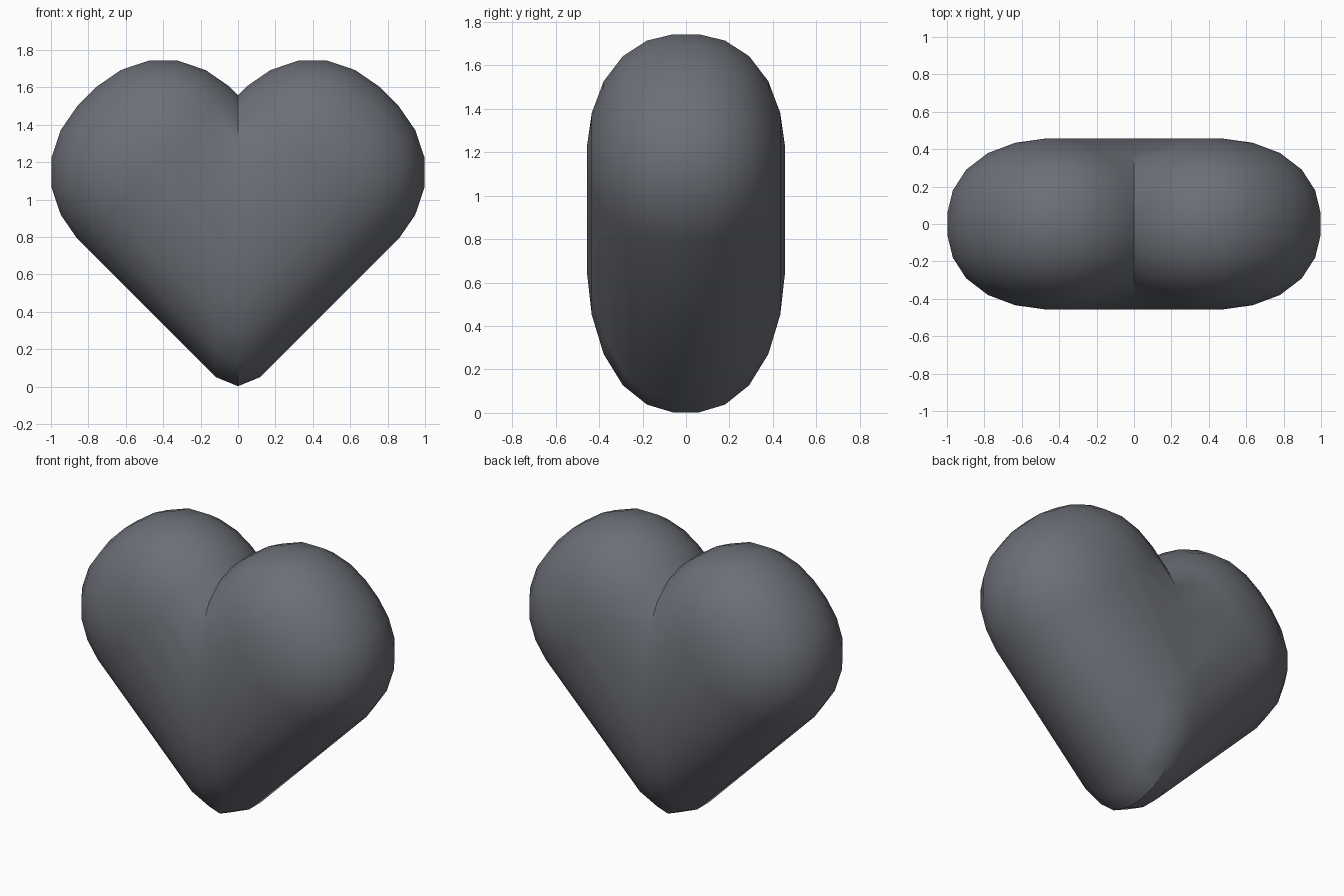
import bpy, bmesh
from math import sin, cos, radians, sqrt

if "Cube" in bpy.data.objects:
    bpy.data.objects.remove(bpy.data.objects["Cube"])

CX, CZ = 0.40, 1.145      # lobe centre
A, B, N = 0.58, 0.458, 2.3  # in-plane radius, depth radius, squareness
S = sqrt(0.5)
ANGLES = [-82.5 + 15 * i for i in range(12)]


def polar(deg):
    """Slightly squared unit circle."""
    t = radians(deg)
    r = (abs(cos(t)) ** N + abs(sin(t)) ** N) ** (-1 / N)
    return r * cos(t), r * sin(t)


def outline(lat):
    """Outline of the right lobe at one depth, from the cleft to the tip."""
    k, h = polar(lat)
    w, y = A * k, B * h
    side = w * polar(82.5)[1]
    mid = CZ - CX
    pts = [(0, y, mid + side / S)]
    for a in ANGLES:
        d, e = polar(a)
        pts.append((CX + S * w * (d + e), y, CZ + S * w * (d - e)))
    pts.append((0.12, y, mid + 0.12 - side / S))
    pts.append((0, y, mid - 0.913 * side / S))   # softened tip
    return pts


bm = bmesh.new()
# both lobes: skins between successive depths, plus flat front and back
for sx in (1, -1):
    rows = [[bm.verts.new((sx * x, y, z)) for x, y, z in outline(lat)]
            for lat in ANGLES]
    for r0, r1 in zip(rows, rows[1:]):
        for i in range(len(r0) - 1):
            bm.faces.new((r0[i], r0[i + 1], r1[i + 1], r1[i]))
    bm.faces.new(rows[0])
    bm.faces.new(rows[-1])
bmesh.ops.remove_doubles(bm, verts=bm.verts, dist=0.0005)
bmesh.ops.recalc_face_normals(bm, faces=bm.faces)

me = bpy.data.meshes.new("heart")
bm.to_mesh(me)
bm.free()
heart = bpy.data.objects.new("heart", me)
bpy.context.collection.objects.link(heart)

# dark slate colour
slate = bpy.data.materials.new("dark_slate")
slate.diffuse_color = (0.15, 0.16, 0.185, 1)
slate.use_nodes = True
slate.node_tree.nodes["Principled BSDF"].inputs["Base Color"].default_value = slate.diffuse_color
me.materials.append(slate)

bpy.context.view_layer.objects.active = heart
heart.select_set(True)
bpy.ops.object.shade_smooth_by_angle(angle=radians(38))
